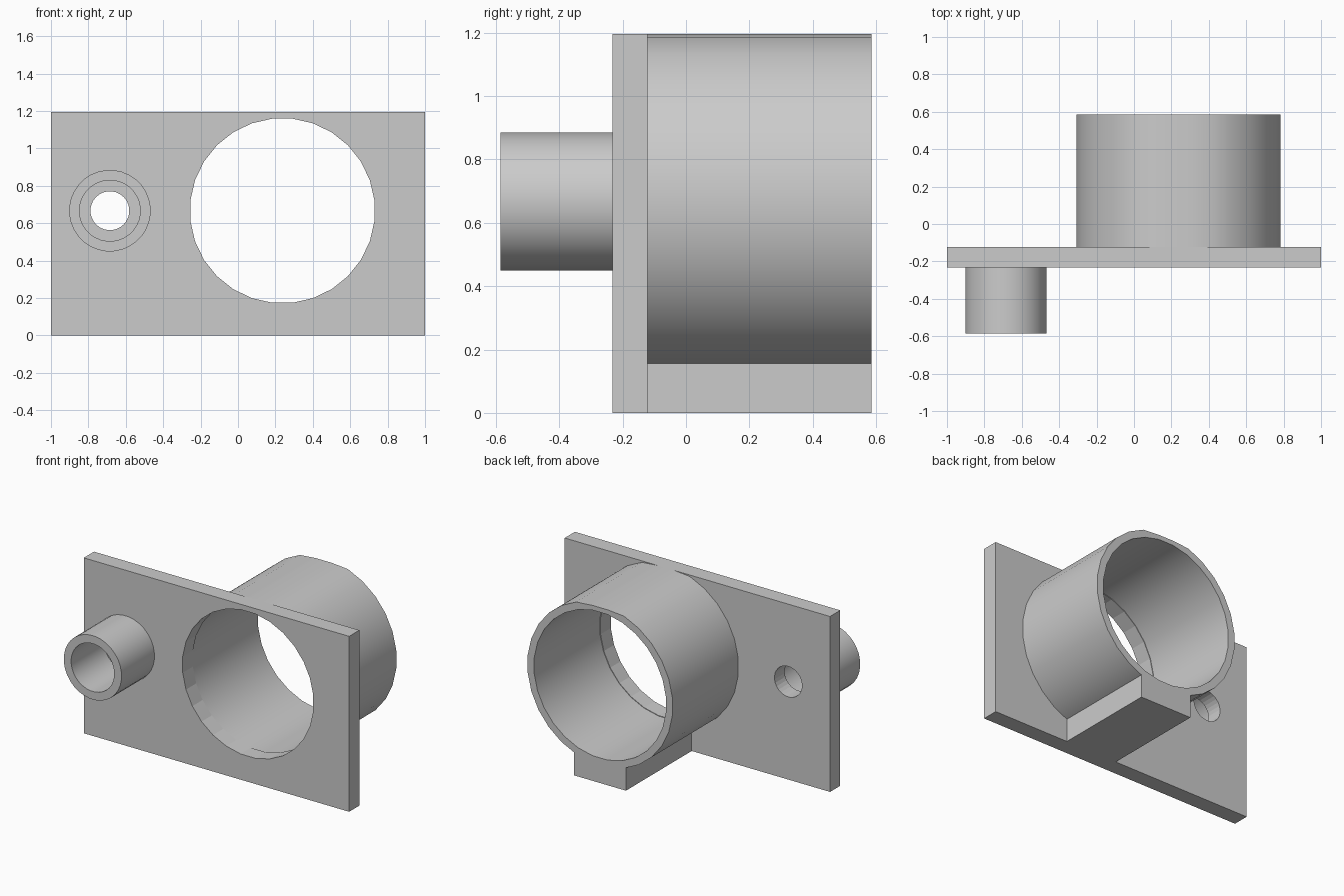
import bpy, bmesh, math

if "Cube" in bpy.data.objects:
    bpy.data.objects.remove(bpy.data.objects["Cube"])

grey = bpy.data.materials.new("plain grey")
grey.diffuse_color = (0.6, 0.6, 0.6, 1)
grey.use_nodes = True
grey.node_tree.nodes["Principled BSDF"].inputs["Base Color"].default_value = grey.diffuse_color

PLATE_FRONT, PLATE_BACK, FRONT, BACK = -0.232, -0.122, -0.586, 0.586
TOP, AXIS_Z = 1.195, 0.667
RING_X, PIPE_X = 0.2375, -0.685


def make_object(name, bm):
    bmesh.ops.recalc_face_normals(bm, faces=bm.faces[:])
    mesh = bpy.data.meshes.new(name)
    bm.to_mesh(mesh)
    bm.free()
    mesh.materials.append(grey)
    obj = bpy.data.objects.new(name, mesh)
    bpy.context.collection.objects.link(obj)
    return obj


def box(name, x0, x1, y0, y1, z0, z1):
    bm = bmesh.new()
    bmesh.ops.create_cube(bm, size=1)
    for v in bm.verts:
        v.co.x = (x0 + x1) / 2 + v.co.x * (x1 - x0)
        v.co.y = (y0 + y1) / 2 + v.co.y * (y1 - y0)
        v.co.z = (z0 + z1) / 2 + v.co.z * (z1 - z0)
    return make_object(name, bm)


def circle(bm, x, y, radius, sides):
    # flats point up, down and sideways
    step = 2 * math.pi / sides
    return [bm.verts.new((x + radius * math.cos((i + 0.5) * step), y,
                          min(TOP, AXIS_Z + radius * math.sin((i + 0.5) * step))))
            for i in range(sides)]


def tube(name, x, y0, y1, outer, inner, sides):
    bm = bmesh.new()
    loops = [circle(bm, x, y, r, sides)
             for y, r in ((y0, outer), (y1, outer), (y1, inner), (y0, inner))]
    for a, b in zip(loops, loops[1:] + loops[:1]):
        for i in range(sides):
            j = (i + 1) % sides
            bm.faces.new((a[i], a[j], b[j], b[i]))
    obj = make_object(name, bm)
    smooth(obj)
    return obj


def smooth(obj):
    bpy.ops.object.select_all(action='DESELECT')
    obj.select_set(True)
    bpy.context.view_layer.objects.active = obj
    bpy.ops.object.shade_smooth_by_angle(angle=math.radians(30))


def drill(target, x, radius, sides):
    bm = bmesh.new()
    a = circle(bm, x, PLATE_FRONT - 0.1, radius, sides)
    b = circle(bm, x, PLATE_BACK + 0.1, radius, sides)
    bm.faces.new(a)
    bm.faces.new(b)
    for i in range(sides):
        j = (i + 1) % sides
        bm.faces.new((a[i], a[j], b[j], b[i]))
    cutter = make_object("hole_cutter", bm)
    cutter.hide_render = True
    cutter.hide_viewport = True
    mod = target.modifiers.new("hole", 'BOOLEAN')
    mod.operation = 'DIFFERENCE'
    mod.solver = 'EXACT'
    mod.object = cutter


# Mounting plate with the large and the small opening
plate = box("plate", -1, 1, PLATE_FRONT, PLATE_BACK, 0, TOP)
drill(plate, RING_X, 0.495, 28)
drill(plate, PIPE_X, 0.104, 28)
smooth(plate)

# Large sleeve behind the plate, trimmed flush with the plate top
tube("sleeve", RING_X, PLATE_BACK, BACK, 0.5485, 0.499, 28)

# Small pipe stub in front
tube("pipe_stub", PIPE_X, FRONT, PLATE_FRONT, 0.218, 0.163, 32)

# Foot under the sleeve
box("foot", RING_X - 0.195, RING_X + 0.195, PLATE_BACK, BACK, 0, 0.163)
